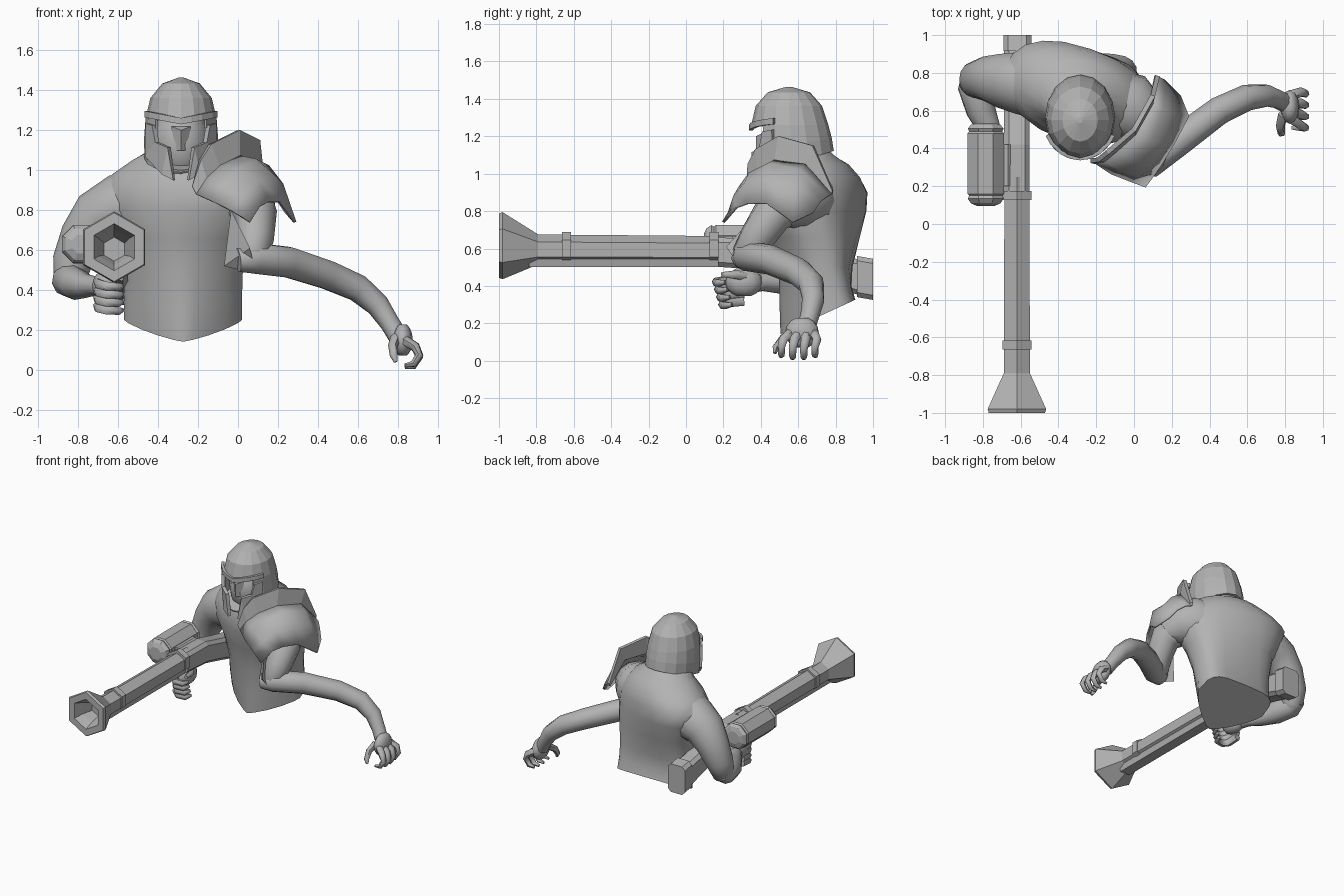
import bpy, bmesh, math
from mathutils import Vector

if "Cube" in bpy.data.objects:
    bpy.data.objects.remove(bpy.data.objects["Cube"])

grey = bpy.data.materials.new("plain_grey")
grey.diffuse_color = (0.45, 0.45, 0.45, 1)
grey.use_nodes = True
grey.node_tree.nodes["Principled BSDF"].inputs["Base Color"].default_value = grey.diffuse_color


def make(name, verts, faces, smooth=None, thick=0):
    bm = bmesh.new()
    vs = [bm.verts.new(v) for v in verts]
    for f in faces:
        bm.faces.new([vs[i] for i in f])
    bmesh.ops.recalc_face_normals(bm, faces=bm.faces)
    me = bpy.data.meshes.new(name)
    bm.to_mesh(me)
    bm.free()
    ob = bpy.data.objects.new(name, me)
    bpy.context.collection.objects.link(ob)
    me.materials.append(grey)
    if thick:
        mod = ob.modifiers.new("thickness", 'SOLIDIFY')
        mod.thickness = thick
        mod.offset = 0
    if smooth:
        bpy.ops.object.select_all(action='DESELECT')
        bpy.context.view_layer.objects.active = ob
        ob.select_set(True)
        bpy.ops.object.shade_smooth_by_angle(angle=math.radians(smooth))
    return ob


def loft(name, rings, closed=True, caps=True, smooth=None, thick=0, skip=None):
    n = len(rings[0])
    verts = [p for r in rings for p in r]
    faces = []
    for i in range(len(rings) - 1):
        for j in range(n if closed else n - 1):
            if skip and skip(i, j):
                continue
            k = (j + 1) % n
            faces.append((i * n + j, i * n + k, (i + 1) * n + k, (i + 1) * n + j))
    if caps and closed:
        faces.append(tuple(range(n)))
        faces.append(tuple(range((len(rings) - 1) * n, len(rings) * n)))
    return make(name, verts, faces, smooth, thick)


def level_ring(z, cx, cy, rx, ry, rot=0, slope=0, front=1, back=1, ry_back=None, n=20):
    """Horizontal oval, turned about z and sloped; front and back halves can be
    more pointed (over 1) or more boxy (under 1)."""
    out = []
    r = math.radians(rot)
    for k in range(n):
        a = -math.pi / 2 + 2 * math.pi * k / n
        c, s = math.cos(a), math.sin(a)
        e = back if s > 0 else front
        x = rx * math.copysign(abs(c) ** e, c)
        y = (ry_back if ry_back and s > 0 else ry) * math.copysign(abs(s) ** e, s)
        y2 = x * math.sin(r) + y * math.cos(r)
        out.append((cx + x * math.cos(r) - y * math.sin(r), cy + y2, z + slope * y2))
    return out


def gun_ring(y, cx, cz, rx, rz, n=6):
    """Upright polygon; six sides have a point on top, eight have a flat top."""
    s = math.pi / 2 if n == 6 else math.pi / 8
    return [(cx + rx * math.cos(s + 2 * math.pi * k / n), y,
             cz + rz * math.sin(s + 2 * math.pi * k / n)) for k in range(n)]


def box_ring(y, cx, cz, w, h, c=.025):
    """Upright rectangle with cut corners."""
    quarter = [(w, h - c), (w - c, h)]
    pts = quarter + [(-x, z) for x, z in quarter[::-1]]
    pts += [(-x, -z) for x, z in quarter] + [(x, -z) for x, z in quarter[::-1]]
    return [(cx + x, y, cz + z) for x, z in pts]


def tube(name, path, n=10, smooth=60):
    """Limb along points (x, y, z, radius)."""
    pts = [Vector(p[:3]) for p in path]
    rings, prev, u = [], None, None
    for i, p in enumerate(pts):
        t = (pts[min(i + 1, len(pts) - 1)] - pts[max(i - 1, 0)]).normalized()
        if prev is None:
            u = t.orthogonal().normalized()
        else:
            u = prev.rotation_difference(t) @ u
        prev = t
        v = t.cross(u)
        rings.append([p + path[i][3] * (math.cos(a) * u + math.sin(a) * v)
                      for a in (2 * math.pi * k / n for k in range(n))])
    return loft(name, rings, smooth=smooth)


def ball(name, c, r, n=12):
    rings = []
    for i in range(1, 8):
        a = math.pi * i / 8
        rings.append(level_ring(c[2] - r[2] * math.cos(a), c[0], c[1],
                                r[0] * math.sin(a), r[1] * math.sin(a), n=n))
    return loft(name, rings, smooth=60)


# Torso: pointed front hem and boxy back at the waist, twisted at the shoulders
loft("torso", [level_ring(*s) for s in (
    (.25, -.275, .74, .295, .235, 0, .46, 1.6, .5, .165),
    (.36, -.275, .73, .295, .23, 0, .25, 1.4, .55, .155),
    (.50, -.275, .72, .30, .225, -4, 0, 1.25, .6, .165),
    (.66, -.28, .70, .325, .235, -10, 0, 1.1, .7, .215),
    (.80, -.30, .685, .39, .25, -18, 0, 1, .8, .25),
    (.90, -.31, .69, .40, .25, -19, 0, 1, .85, .25),
    (.98, -.30, .69, .34, .23, -18), (1.05, -.285, .68, .25, .185, -14),
    (1.10, -.285, .63, .16, .16), (1.20, -.285, .57, .12, .12))], smooth=50)

# Helmet shell with an open front
HX = -.285
loft("helmet_shell", [level_ring(z, HX, cy, rx, ry, 0, s, n=16) for z, cy, rx, ry, s in (
    (1.06, .57, .178, .215, .3), (1.15, .565, .18, .208, .2), (1.26, .555, .172, .20, 0),
    (1.36, .55, .148, .172, 0), (1.43, .55, .09, .11, 0), (1.458, .55, .012, .015, 0))],
    thick=.012, skip=lambda i, j: i < 2 and (j < 2 or j > 13))
ball("face", (HX, .57, 1.13), (.15, .175, .2))


def front_y(dx, grow=0):
    return .565 - (.21 + grow) * math.sqrt(max(0, 1 - (dx / (.185 + grow)) ** 2))


# Brow band, dipping at the middle
brow_x = [-.174, -.15, -.1, -.05, 0, .05, .1, .15, .174]
loft("brow", [[(HX + x, front_y(x, .008), z0 + .2 * abs(x)) for x in brow_x]
              for z0 in (1.23, 1.262)], closed=False, thick=.02)

# Cheek guards and nose guard
cheek = [(.168, 1.235), (.135, 1.225), (.12, 1.14), (.06, 1.115),
         (.035, .95), (.09, .98), (.172, 1.07)]
for side, label in ((-1, "right"), (1, "left")):
    make(label + "_cheek_guard", [(HX + side * x, front_y(x, .005), z) for x, z in cheek],
         [(0, 1, 2, 6), (2, 3, 5, 6), (3, 4, 5)], thick=.025)
make("nose_guard", [(HX - .05, .415, 1.22), (HX + .05, .415, 1.22), (HX, .375, 1.2),
                    (HX - .025, .41, 1.1), (HX + .025, .41, 1.1), (HX, .375, 1.1)],
     [(0, 1, 2), (3, 5, 4), (0, 2, 5, 3), (2, 1, 4, 5), (1, 0, 3, 4)])

# Left shoulder armour: raised collar and flared shell
base = [(-.21, .33, .88), (-.16, .34, .96), (-.1, .39, 1.02),
        (0, .48, 1.07), (.09, .64, 1.05), (.12, .78, .89)]
rim = [(-.23, .335, .92), (-.19, .34, 1.05), (-.14, .38, 1.13),
       (0, .5, 1.2), (.1, .68, 1.15), (.125, .785, .91)]
shell_1 = [(-.12, .27, .84), (-.07, .29, .93), (0, .34, 1.0),
           (.09, .44, 1.05), (.15, .6, 1.02), (.16, .76, .88)]
shell_2 = [(-.02, .23, .79), (.03, .26, .88), (.1, .32, .95),
           (.18, .43, .97), (.22, .58, .93), (.2, .72, .85)]
shell_3 = [(.06, .2, .74), (.11, .27, .82), (.15, .33, .84),
           (.21, .43, .84), (.285, .57, .74), (.24, .68, .79)]
loft("shoulder_collar", [base, rim], closed=False, thick=.025)
loft("shoulder_shell", [base, shell_1, shell_2, shell_3], closed=False, smooth=50, thick=.015)

# Left shoulder and arm, reaching out to the side
tube("left_shoulder", [(-.3, .68, .84, .08), (-.15, .66, .86, .17), (-.03, .62, .87, .185),
                       (.05, .55, .85, .15), (.1, .48, .8, .1)], 14)
tube("left_upper_arm", [(.0, .58, .87, .14), (.09, .46, .78, .11),
                        (.085, .38, .66, .095), (.07, .33, .57, .085), (.07, .32, .51, .05)])
make("elbow_fold", [(-.035, .39, .8), (-.07, .36, .52), (.06, .215, .61), (.09, .3, .48)],
     [(0, 1, 2), (0, 2, 3), (0, 3, 1), (1, 3, 2)])
tube("left_forearm", [(.0, .3, .55, .06), (.08, .32, .56, .08), (.25, .45, .54, .08),
                      (.45, .60, .475, .075), (.6, .67, .41, .07), (.7, .68, .325, .06),
                      (.76, .66, .235, .05), (.80, .64, .17, .05)])
ball("left_palm", (.825, .62, .15), (.05, .09, .085))
for k in range(4):
    y = .52 + .06 * k
    b = .01 * abs(k - 1.5)
    tube("left_finger", [(.83, .56 + .04 * k, .15, .028), (.888, y, .115, .025),
                         (.908, y - .01, .06 + b, .021), (.878, y - .01, .014 + b, .018),
                         (.835, y - .01, .008 + b, .010)], 6)
tube("left_thumb", [(.79, .58, .16, .028), (.775, .52, .12, .024),
                    (.78, .48, .07, .02), (.79, .475, .04, .01)], 6)

# Right arm, bent forward to hold the gun
tube("right_upper_arm", [(-.35, .72, .82, .08), (-.47, .73, .82, .18), (-.6, .75, .81, .17),
                         (-.7, .76, .76, .145), (-.775, .77, .66, .12), (-.83, .765, .54, .1),
                         (-.845, .74, .44, .078), (-.84, .7, .39, .035)], 14)
tube("right_forearm", [(-.86, .80, .47, .055), (-.85, .73, .45, .085), (-.81, .6, .43, .08),
                       (-.76, .49, .42, .06), (-.71, .41, .42, .048), (-.67, .34, .41, .05)])
ball("right_palm", (-.665, .31, .42), (.065, .1, .08))
for k in range(4):
    z = .45 - .04 * k
    tube("right_finger", [(-.70, .31, z - .01, .027), (-.695, .22, z - .02, .026),
                          (-.66, .16 + .012 * k, z - .03, .025),
                          (-.60, .17 + .012 * k, z - .035, .022),
                          (-.58, .21 + .012 * k, z - .03, .012)], 6)
tube("right_thumb", [(-.64, .33, .45, .026), (-.595, .27, .46, .024), (-.585, .19, .46, .014)], 6)

# Gun barrel with flared, hollow muzzle
GX = -.62
loft("barrel", [gun_ring(y, GX, z, r, r) for y, z, r in (
    (.25, .59, .076), (-.79, .595, .08), (-.98, .615, .179), (-1, .615, .172),
    (-1, .615, .118), (-.93, .615, .09), (-.85, .605, .06))])
loft("under_rail", [[(GX + x, y, z) for x, z in ((-.055, .565), (.055, .565), (.04, .5), (-.04, .5))]
                    for y in (-.84, .28)])
for y, label in ((-.64, "front_band"), (.15, "rear_band")):
    loft(label, [gun_ring(y + d, GX, .6, .089, .089) for d in (-.024, .024)])

# Stock, dropping towards the butt
loft("stock", [box_ring(y, GX, z, .068, h) for y, z, h in (
    (.17, .58, .078), (.42, .57, .085), (.62, .52, .085), (.93, .445, .095))])
loft("butt", [box_ring(y, GX + .003, z, .074, .11) for y, z in ((.915, .45), (1.0, .435))])

# Side canister and its mount
loft("canister", [gun_ring(y, -.785, .63, r, r, 8) for y, r in (
    (.095, .05), (.11, .085), (.135, .103), (.15, .095), (.16, .104), (.48, .104),
    (.49, .095), (.505, .103), (.525, .085), (.535, .05))])
loft("canister_mount", [gun_ring(y, -.69, .62, .06, .05, 8) for y in (.2, .42)])
